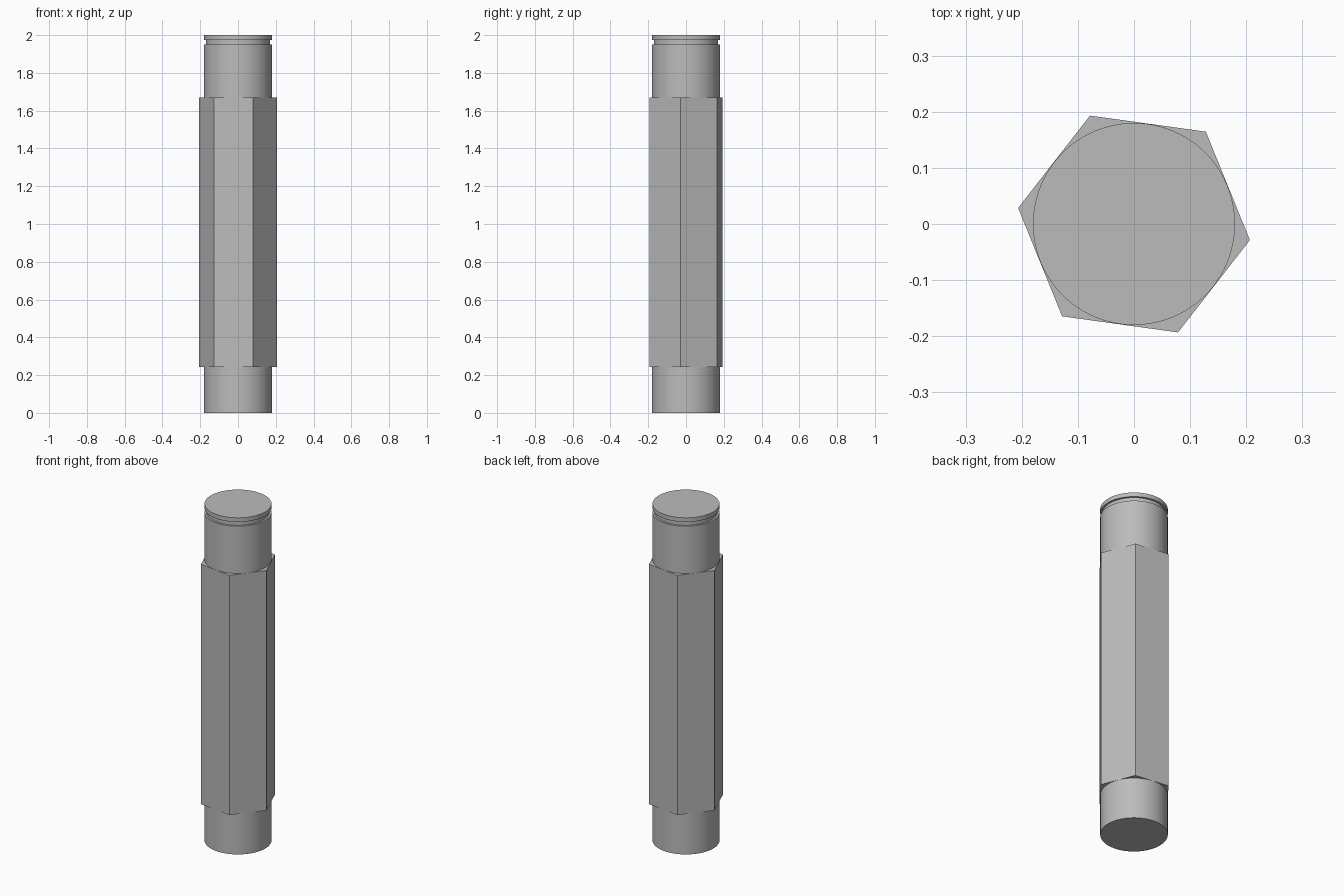
import bpy, bmesh, math

cube = bpy.data.objects.get("Cube")
if cube:
    bpy.data.objects.remove(cube, do_unlink=True)

steel = bpy.data.materials.new("grey_steel")
steel.use_nodes = True
GREY = (0.5, 0.5, 0.5, 1)
steel.diffuse_color = GREY
steel.node_tree.nodes["Principled BSDF"].inputs["Base Color"].default_value = GREY


def turned(name, profile, sides, start=0.0, smooth=True):
    """Revolve a (radius, z) profile about the z axis and cap both ends."""
    bm = bmesh.new()
    rings = []
    for r, z in profile:
        angles = [start + math.tau * i / sides for i in range(sides)]
        rings.append([bm.verts.new((r * math.cos(a), r * math.sin(a), z)) for a in angles])
    for low, high in zip(rings, rings[1:]):
        for i in range(sides):
            j = (i + 1) % sides
            bm.faces.new((low[i], low[j], high[j], high[i]))
    bm.faces.new(rings[0][::-1])
    bm.faces.new(rings[-1])
    mesh = bpy.data.meshes.new(name)
    bm.to_mesh(mesh)
    bm.free()
    mesh.materials.append(steel)
    obj = bpy.data.objects.new(name, mesh)
    bpy.context.collection.objects.link(obj)
    if smooth:
        bpy.ops.object.select_all(action="DESELECT")
        obj.select_set(True)
        bpy.context.view_layer.objects.active = obj
        bpy.ops.object.shade_smooth_by_angle(angle=math.radians(30))
    return obj


R, GROOVE = 0.18, 0.169
HEX_LOW, HEX_HIGH = 0.244, 1.669

# Plain round end
turned("lower_spigot", [(R, 0), (R, HEX_LOW)], 96)

# Hexagonal body, turned slightly about its axis
turned("hex_body", [(0.2085, HEX_LOW), (0.2085, HEX_HIGH)], 6, math.radians(-7.9), False)

# Round end with a retaining-ring groove
turned("upper_spigot", [(R, HEX_HIGH), (R, 1.95), (GROOVE, 1.95),
                        (GROOVE, 1.975), (R, 1.975), (R, 2.0)], 96)
